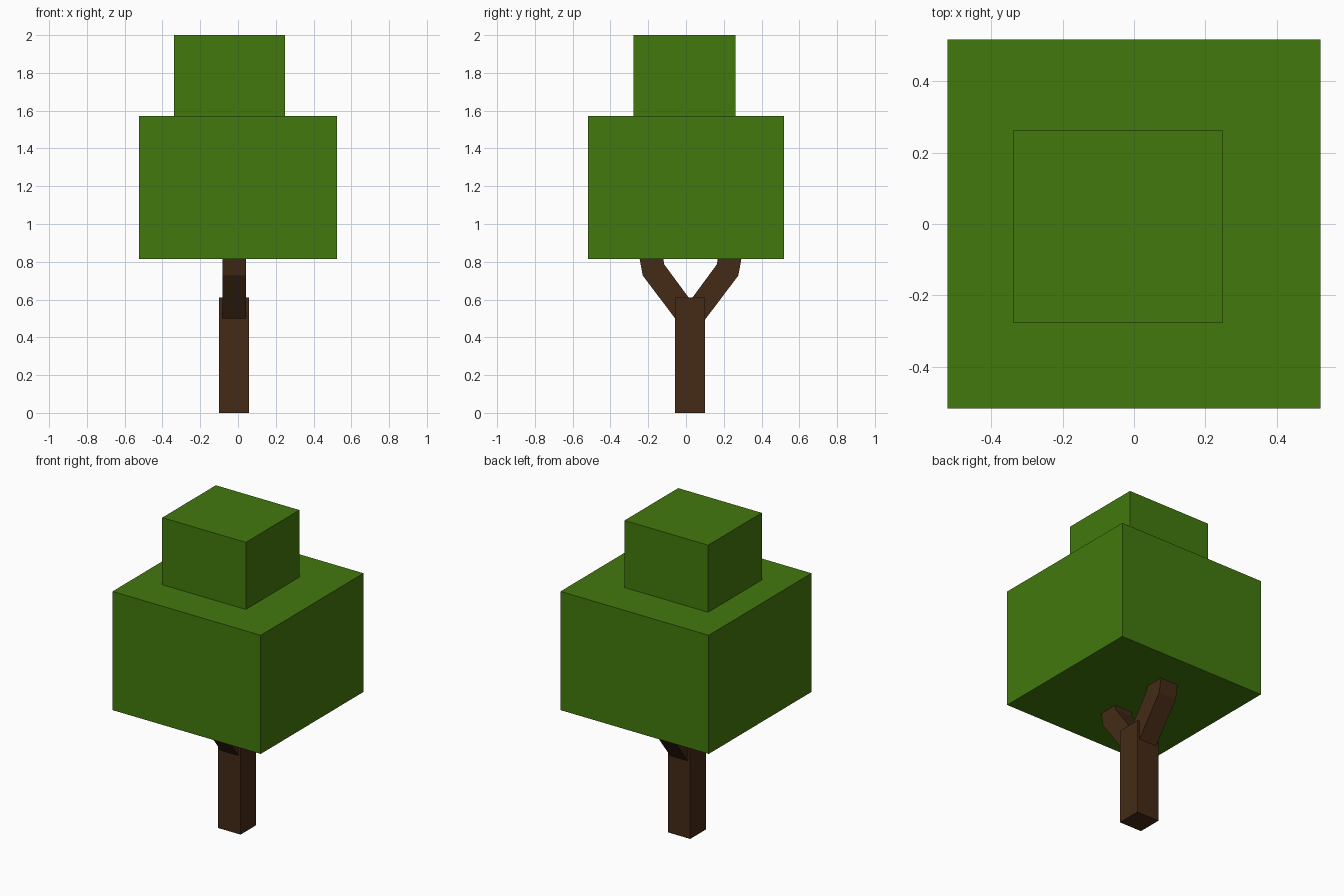
import bpy

if "Cube" in bpy.data.objects:
    bpy.data.objects.remove(bpy.data.objects["Cube"])


def material(name, color):
    m = bpy.data.materials.new(name)
    m.diffuse_color = color
    m.use_nodes = True
    m.node_tree.nodes["Principled BSDF"].inputs["Base Color"].default_value = m.diffuse_color
    return m


bark = material("bark", (0.058, 0.024, 0.008, 1))
leaf = material("leaf", (0.055, 0.19, 0.004, 1))


def prism(name, profile, x0, x1, mat):
    """Extrude a (y, z) profile, listed counter-clockwise, from x0 to x1."""
    n = len(profile)
    verts = [(x, y, z) for x in (x0, x1) for y, z in profile]
    faces = [tuple(reversed(range(n))), tuple(range(n, 2 * n))]
    faces += [(i, (i + 1) % n, n + (i + 1) % n, n + i) for i in range(n)]
    mesh = bpy.data.meshes.new(name)
    mesh.from_pydata(verts, [], faces)
    mesh.materials.append(mat)
    obj = bpy.data.objects.new(name, mesh)
    bpy.context.collection.objects.link(obj)
    return obj


def box(name, x0, x1, y0, y1, z0, z1, mat):
    return prism(name, [(y0, z0), (y1, z0), (y1, z1), (y0, z1)], x0, x1, mat)


# Trunk
box("trunk", -0.10, 0.058, -0.057, 0.10, 0, 0.612, bark)

# Two bent branches, mirrored about the trunk's centre line
centre_y = 0.024
branch = [(0.074, 0.49), (0.253, 0.727), (0.272, 0.83),
          (0.145, 0.83), (0.14, 0.787), (-0.005, 0.59)]
prism("back_branch", [(centre_y + y, z) for y, z in branch], -0.083, 0.042, bark)
prism("front_branch", [(centre_y - y, z) for y, z in reversed(branch)], -0.083, 0.042, bark)

# Stacked foliage blocks
box("lower_foliage", -0.523, 0.523, -0.518, 0.518, 0.815, 1.572, leaf)
box("upper_foliage", -0.34, 0.25, -0.278, 0.262, 1.572, 2.0, leaf)
